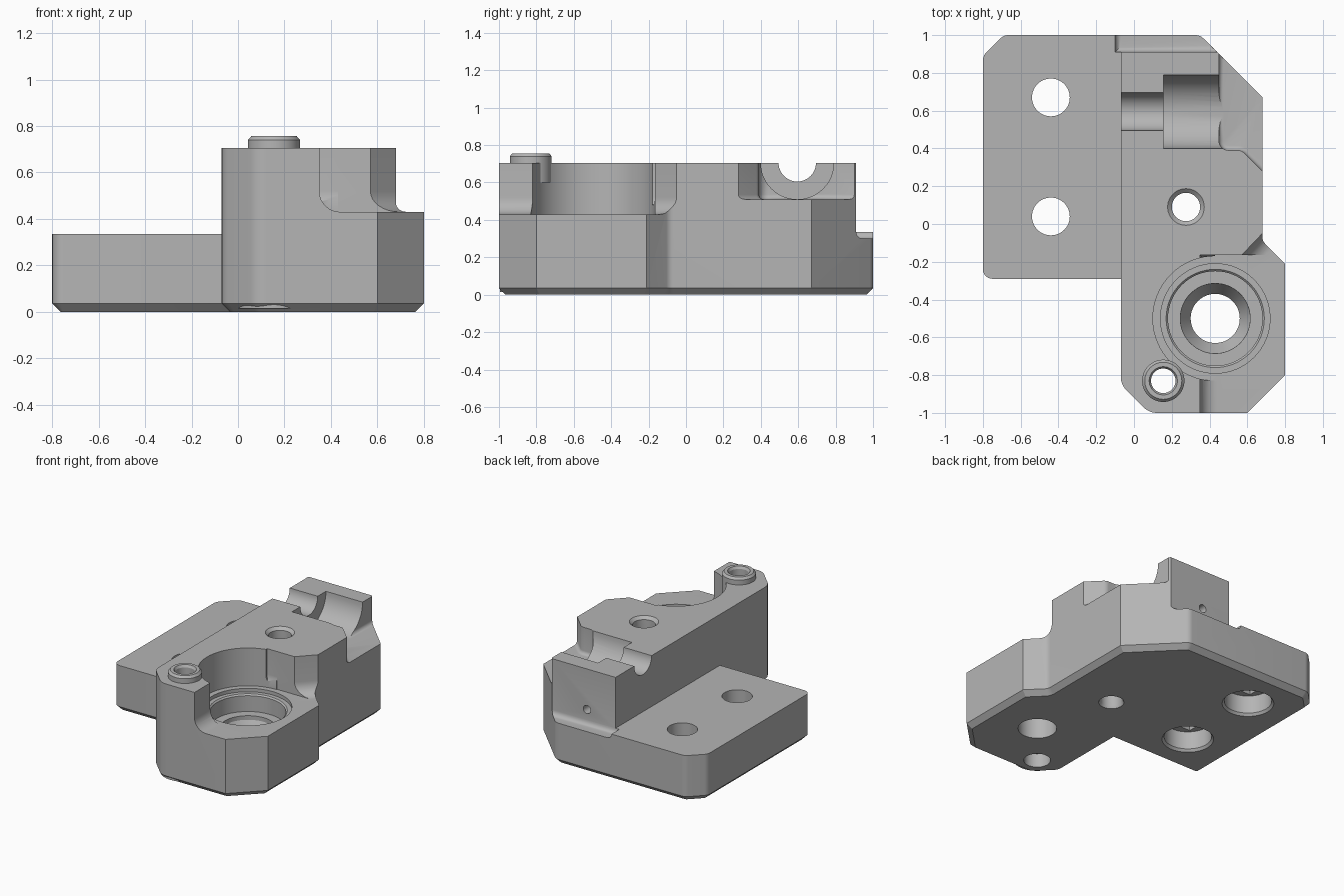
import bpy, bmesh, math
from mathutils import Vector, Matrix

if "Cube" in bpy.data.objects:
    bpy.data.objects.remove(bpy.data.objects["Cube"])

grey = bpy.data.materials.new("plain grey")
grey.use_nodes = True
grey.diffuse_color = (0.46, 0.46, 0.46, 1)
grey.node_tree.nodes["Principled BSDF"].inputs["Base Color"].default_value = (0.46, 0.46, 0.46, 1)


def finish(name, bm):
    bmesh.ops.recalc_face_normals(bm, faces=bm.faces[:])
    mesh = bpy.data.meshes.new(name)
    bm.to_mesh(mesh)
    bm.free()
    mesh.materials.append(grey)
    obj = bpy.data.objects.new(name, mesh)
    bpy.context.collection.objects.link(obj)
    return obj


def rounded(points, steps=6):
    """Outline of (x, y, radius) corners, with arcs where radius > 0."""
    out = []
    for i, (x, y, r) in enumerate(points):
        p = Vector((x, y))
        if not r:
            out.append(p)
            continue
        a = (Vector(points[i - 1][:2]) - p).normalized()
        b = (Vector(points[(i + 1) % len(points)][:2]) - p).normalized()
        half = a.angle(b) / 2
        t = r / math.tan(half)
        centre = p + (a + b).normalized() * (r / math.sin(half))
        start, end = p + a * t - centre, p + b * t - centre
        sweep = end.angle_signed(start)
        for k in range(steps + 1):
            out.append(centre + Matrix.Rotation(sweep * k / steps, 2) @ start)
    return out


def prism(name, points, z0, z1, bevel=0, segments=1):
    """Extruded outline with an optional bevel round its bottom."""
    bm = bmesh.new()
    base = bm.faces.new([bm.verts.new((p.x, p.y, z0)) for p in rounded(points)])
    top = bmesh.ops.extrude_face_region(bm, geom=[base], use_keep_orig=True)["geom"]
    for v in top:
        if isinstance(v, bmesh.types.BMVert):
            v.co.z = z1
    bmesh.ops.recalc_face_normals(bm, faces=bm.faces[:])
    if bevel:
        edges = [e for e in bm.edges if all(abs(v.co.z - z0) < 1e-5 for v in e.verts)]
        bmesh.ops.bevel(bm, geom=edges, offset=bevel, segments=segments,
                        profile=0.5, affect="EDGES")
    return finish(name, bm)


def box(name, x0, x1, y0, y1, z0, z1, bevel=0, segments=1):
    pts = [(x0, y0, 0), (x1, y0, 0), (x1, y1, 0), (x0, y1, 0)]
    return prism(name, pts, z0, z1, bevel, segments)


def turned(name, profile, x, y, n=48):
    """Solid of revolution about a vertical axis from (radius, z) pairs."""
    bm = bmesh.new()
    rings = [[bm.verts.new((x + r * math.cos(math.tau * k / n),
                            y + r * math.sin(math.tau * k / n), z)) for k in range(n)]
             for r, z in profile]
    for a, b in zip(rings, rings[1:]):
        for k in range(n):
            bm.faces.new((a[k], a[(k + 1) % n], b[(k + 1) % n], b[k]))
    bm.faces.new(rings[0])
    bm.faces.new(rings[-1])
    return finish(name, bm)


def rod(name, r, start, end, n=48):
    """Cylinder between two points."""
    a, b = Vector(start), Vector(end)
    bm = bmesh.new()
    m = Matrix.Translation((a + b) / 2) @ (b - a).to_track_quat("Z", "Y").to_matrix().to_4x4()
    bmesh.ops.create_cone(bm, cap_ends=True, segments=n, radius1=r, radius2=r,
                          depth=(b - a).length, matrix=m)
    return finish(name, bm)


def combine(target, tool, operation="DIFFERENCE"):
    mod = target.modifiers.new(tool.name, "BOOLEAN")
    mod.operation = operation
    mod.solver = "EXACT"
    mod.object = tool
    tool.hide_render = True
    bpy.context.view_layer.objects.active = target
    bpy.ops.object.modifier_apply(modifier=mod.name)
    bpy.data.objects.remove(tool)


# Full-height body with chamfered underside
TOP = 0.705
body = prism("mount_body", [
    (-0.8, -0.29, 0.05), (-0.07, -0.29, 0), (-0.07, -0.85, 0.1), (0.08, -1, 0.1),
    (0.6, -1, 0), (0.8, -0.8, 0), (0.8, -0.21, 0), (0.68, -0.09, 0.05),
    (0.68, 0.67, 0), (0.35, 1, 0.06), (-0.69, 1, 0.06), (-0.8, 0.89, 0.06)],
    0, TOP, 0.036)

# Side plate step and rear strip
combine(body, box("plate_step", -1.2, -0.07, -1.2, 1.2, 0.335, 1))
combine(body, box("rear_step", -0.1, 1.2, 0.91, 1.3, 0.3, 1, 0.035, 5))

# Pocket round the large bore, with a coved edge and an open front
combine(body, prism("coved_pocket", [
    (0.35, -1.3, 0), (1.3, -1.3, 0), (1.3, -0.05, 0), (0.68, -0.05, 0),
    (0.57, -0.165, 0), (0.35, -0.165, 0)], 0.43, 1, 0.09, 8))
combine(body, box("pocket_floor", 0.43, 1.3, -0.8, -0.165, 0.43, 1))
combine(body, rod("round_pocket", 0.33, (0.43, -0.5, 0.43), (0.43, -0.5, 1), 64))

# Rear side ledge
combine(body, prism("side_ledge", [
    (0.45, 0.39, 0.05), (0.57, 0.39, 0.05), (0.7, 0.26, 0), (1.3, 0.26, 0),
    (1.3, 1.3, 0), (0.45, 1.3, 0)], 0.51, 1, 0.025, 4))

# Stepped half-round channel
combine(body, rod("narrow_channel", 0.1, (-0.3, 0.595, TOP), (0.3, 0.595, TOP)))
combine(body, rod("wide_channel", 0.195, (0.155, 0.595, TOP), (0.6, 0.595, TOP)))

# Boss on the front tower and the pad under it
combine(body, turned("boss", [(0.112, 0.6), (0.112, 0.74), (0.098, 0.756)],
                     0.155, -0.83), "UNION")
combine(body, turned("boss_pad", [(0.165, 0.014), (0.165, 0.1)], 0.155, -0.83), "UNION")

# Turned holes: stepped bore, boss hole, deck hole
combine(body, turned("main_bore", [
    (0.13, -0.1), (0.13, 0.16), (0.185, 0.25), (0.185, 0.28), (0.25, 0.28),
    (0.25, 0.395), (0.26, 0.405), (0.29, 0.405), (0.29, 0.5)], 0.43, -0.5, 64))
combine(body, turned("boss_hole", [
    (0.09, -0.1), (0.09, 0.1), (0.065, 0.1), (0.065, 0.739), (0.1, 0.8)], 0.155, -0.83))
combine(body, turned("deck_hole", [
    (0.095, -0.02), (0.075, 0.02), (0.075, 0.685), (0.097, TOP), (0.097, 0.8)],
    0.275, 0.09))

# Plate holes, counterbored from below
for y in (0.67, 0.04):
    combine(body, turned("plate_hole", [
        (0.19, -0.02), (0.16, 0.018), (0.16, 0.15), (0.1, 0.15), (0.1, 0.5)], -0.44, y))
    combine(body, box("square_relief", -0.54, -0.34, y - 0.1, y + 0.1, 0.1, 0.18))

# Small blind hole in the rear face
combine(body, rod("rear_pin_hole", 0.03, (0.16, 0.8, 0.41), (0.16, 1.1, 0.41), 24))

bpy.ops.object.select_all(action="DESELECT")
body.select_set(True)
bpy.context.view_layer.objects.active = body
bpy.ops.object.shade_smooth_by_angle(angle=math.radians(28))
